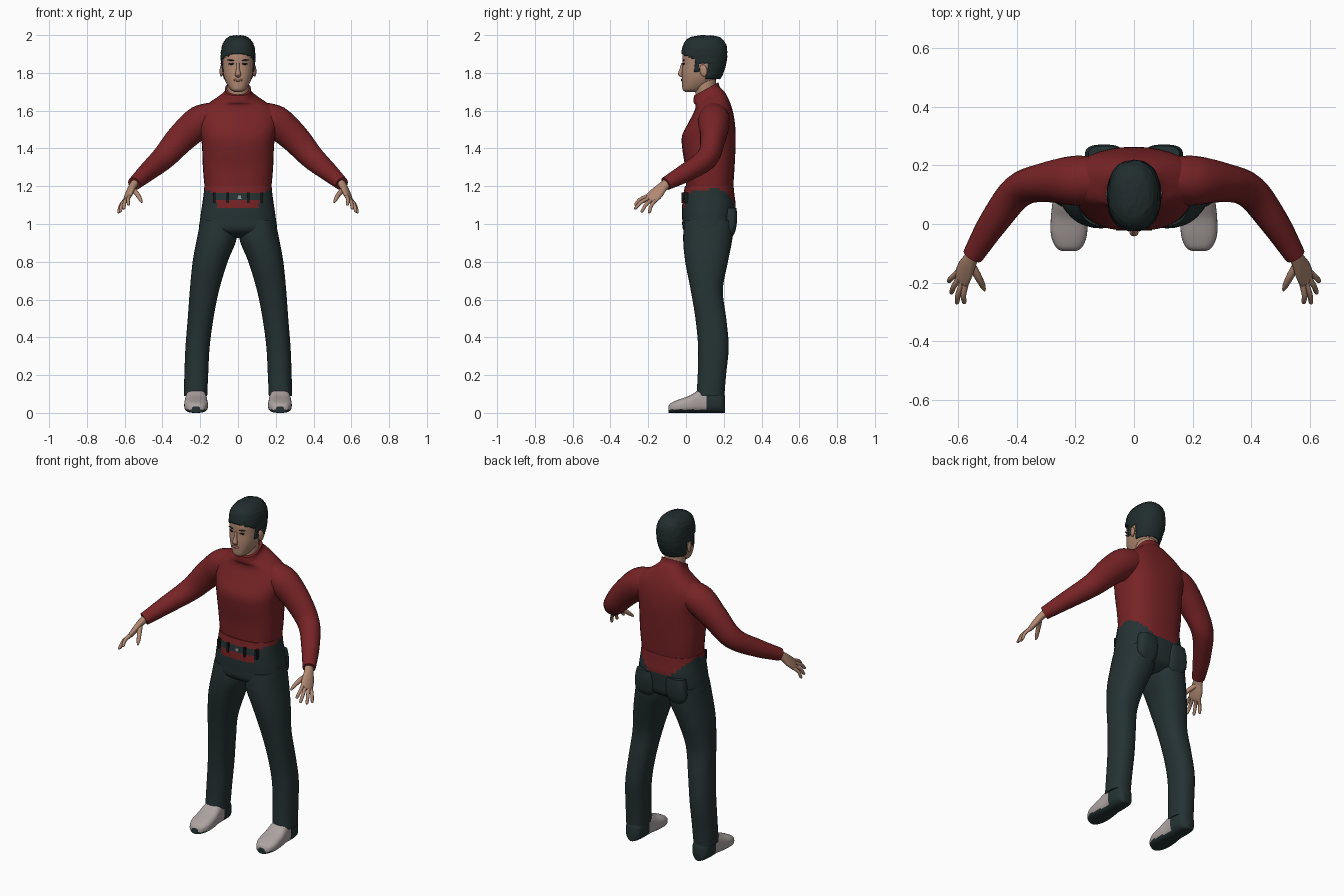
import bpy, bmesh, math, random
from mathutils import Vector, Matrix, Euler

random.seed(4)
old = bpy.data.objects.get("Cube")
if old:
    bpy.data.objects.remove(old, do_unlink=True)


def material(name, r, g, b):
    m = bpy.data.materials.new(name)
    m.use_nodes = True
    m.diffuse_color = (r, g, b, 1)
    node = m.node_tree.nodes["Principled BSDF"]
    node.inputs["Base Color"].default_value = (r, g, b, 1)
    node.inputs["Roughness"].default_value = 0.9
    return m


RED = material("red cloth", .185, .017, .019)
DENIM = material("dark denim", .018, .032, .033)
HAIR = material("dark hair", .015, .026, .026)
SKIN = material("skin", .44, .25, .17)
LIP = material("lips", .30, .13, .10)
SHOE = material("pale shoe", .42, .37, .36)
BLACK = material("black", .008, .009, .009)
STEEL = material("steel", .3, .32, .33)


def finish(bm, name, mats, rule=None, mirror=False):
    """Turn a bmesh into a smooth object, coloured by a rule on face centres."""
    bmesh.ops.recalc_face_normals(bm, faces=bm.faces)
    if rule:
        for f in bm.faces:
            f.material_index = rule(f.calc_center_median())
    me = bpy.data.meshes.new(name)
    bm.to_mesh(me)
    bm.free()
    for m in mats:
        me.materials.append(m)
    ob = bpy.data.objects.new(name, me)
    bpy.context.collection.objects.link(ob)
    if mirror:
        ob.modifiers.new("mirror", 'MIRROR').use_mirror_merge = False
    bpy.ops.object.select_all(action='DESELECT')
    ob.select_set(True)
    bpy.context.view_layer.objects.active = ob
    bpy.ops.object.shade_smooth_by_angle(angle=math.radians(50))
    return ob


def oval(c, a, b, n=36, power=2.3):
    """Rounded-rectangle ring about c with half axes a and b."""
    ring = []
    for i in range(n):
        t = 2 * math.pi * i / n
        u, v = math.cos(t), math.sin(t)
        u = math.copysign(abs(u) ** (2 / power), u)
        v = math.copysign(abs(v) ** (2 / power), v)
        ring.append(Vector(c) + a * u + b * v)
    return ring


def level(z, x0, x1, y0, y1, tilt=0, power=2.3):
    dy = (y1 - y0) / 2
    return oval(((x0 + x1) / 2, (y0 + y1) / 2, z), Vector(((x1 - x0) / 2, 0, 0)),
                Vector((0, dy, dy * tilt)), power=power)


def centred(z, w, y0, y1, tilt=0, power=2.3):
    return level(z, -w, w, y0, y1, tilt, power)


def tube(points, hint, n=20):
    """Rings along a path; each point is (position, half size along hint, other half size)."""
    ps = [Vector(p[0]) for p in points]
    rings = []
    for i, (_, ra, rb) in enumerate(points):
        t = (ps[min(i + 1, len(ps) - 1)] - ps[max(i - 1, 0)]).normalized()
        h = Vector(hint)
        a = (h - t * h.dot(t)).normalized()
        rings.append(oval(ps[i], a * ra, t.cross(a) * rb, n, 2))
    return rings


def loft(rings, steps=5):
    """Smooth skin through the rings, with capped ends."""
    bm = bmesh.new()
    last = len(rings) - 1
    rows = []
    for i in range(last):
        quad = [rings[max(i - 1, 0)], rings[i], rings[i + 1], rings[min(i + 2, last)]]
        for s in range(steps + (i == last - 1)):
            t = s / steps
            row = []
            for p, q, r, w in zip(*quad):
                co = q + (r - p) * (t / 2) + (p * 2 - q * 5 + r * 4 - w) * (t * t / 2) \
                    + (q * 3 - p - r * 3 + w) * (t ** 3 / 2)
                row.append(bm.verts.new(co))
            rows.append(row)
    n = len(rows[0])
    for lo, hi in zip(rows, rows[1:]):
        for k in range(n):
            bm.faces.new((lo[k], lo[(k + 1) % n], hi[(k + 1) % n], hi[k]))
    bm.faces.new(rows[0][::-1])
    bm.faces.new(rows[-1])
    return bm


def blob(name, mat, loc, size, rot=(0, 0, 0), mirror=True):
    bm = bmesh.new()
    mtx = Matrix.LocRotScale(Vector(loc), Euler(rot), Vector(size))
    bmesh.ops.create_uvsphere(bm, u_segments=16, v_segments=10, radius=1, matrix=mtx)
    return finish(bm, name, [mat], mirror=mirror)


def block(name, mat, loc, size, mirror=True):
    bm = bmesh.new()
    mtx = Matrix.LocRotScale(Vector(loc), None, Vector(size))
    bmesh.ops.create_cube(bm, size=1, matrix=mtx)
    return finish(bm, name, [mat], mirror=mirror)


# Shirt body and collar
finish(loft([centred(*r, power=2.5) for r in (
    (1.12, .165, .005, .24), (1.2, .177, 0, .25), (1.3, .186, -.005, .257),
    (1.4, .19, -.02, .262), (1.47, .197, -.02, .263), (1.54, .212, .015, .258),
    (1.6, .2, .045, .247), (1.642, .15, .05, .228, .15), (1.67, .1, .042, .205, .35),
    (1.69, .074, .04, .18, .5), (1.715, .068, .042, .172, .55))]), "shirt_body", [RED])

# Sleeves
finish(loft(tube([((.1, .15, 1.57), .075, .08), ((.2, .148, 1.54), .085, .088),
                  ((.3, .142, 1.455), .068, .078), ((.395, .112, 1.35), .058, .064),
                  ((.48, .005, 1.275), .05, .05), ((.55, -.108, 1.213), .036, .036)],
                 (0, 1, 0))), "sleeves", [RED], mirror=True)


# Hips of the trousers, with the untucked shirt hem showing front and back
def hem(c):
    x = abs(c.x)
    if c.y > .13:
        return 0 if c.z > 1.095 + max(0, x - .07) * .9 else 1
    if c.y < .05 and x < .14:
        if c.z > 1.165:
            return 0
        return 0 if .02 < x < .12 and 1.08 < c.z < 1.125 else 1
    return 0 if c.z > 1.18 else 1


finish(loft([centred(*r, power=2.5) for r in (
    (.925, .12, .05, .19), (.965, .2, -.012, .245), (1.03, .2, -.02, .258),
    (1.1, .19, -.02, .263), (1.15, .183, -.015, .257), (1.2, .178, -.006, .252))], 8),
    "trouser_hips", [RED, DENIM], hem)

# Trouser legs
finish(loft([level(*r) for r in (
    (1.02, .012, .198, -.008, .25), (.92, .008, .218, -.015, .245), (.8, .055, .24, -.004, .222),
    (.65, .1, .255, .025, .195), (.5, .13, .266, .05, .213), (.35, .15, .278, .064, .226),
    (.2, .158, .284, .062, .212), (.09, .163, .286, .055, .203))]),
    "trouser_legs", [DENIM], mirror=True)

# Back pockets, belt loops and buckle
finish(loft([level(*r, power=3) for r in (
    (.93, .07, .13, .21, .245), (.965, .045, .165, .2, .262),
    (1.03, .04, .165, .2, .271), (1.085, .045, .155, .2, .267))]),
    "back_pockets", [DENIM], mirror=True)
for i, x in enumerate((.055, .125)):
    block(f"belt_loops_{i + 1}", BLACK, (x, -.012 + i * .012, 1.14), (.014, .022, .055))
block("belt_buckle", STEEL, (.008, -.018, 1.143), (.022, .012, .02), mirror=False)


# Shoes, with dark sole and heel
def shoe_ring(y, w, top):
    return oval((.222, y, top / 2), Vector((w, 0, 0)), Vector((0, 0, top / 2)), power=2.8)


finish(loft([shoe_ring(*r) for r in (
    (-.093, .022, .035), (-.08, .044, .052), (-.04, .061, .07), (.02, .062, .092),
    (.08, .056, .125), (.15, .055, .12), (.19, .046, .11), (.206, .025, .09))]),
    "shoes", [SHOE, DENIM], lambda c: int(c.y > .105 or c.z < .018), mirror=True)

# Hands: palm, four fingers and thumb
ACROSS = Vector((.45, .8, -.4)).normalized()
knuckle = Vector((.588, -.185, 1.135))
finish(loft(tube([((.54, -.09, 1.225), .026, .022), ((.56, -.125, 1.195), .029, .02),
                  ((.575, -.155, 1.163), .038, .018), (knuckle, .038, .013),
                  ((.594, -.196, 1.126), .03, .007)], ACROSS)), "palms", [SKIN], mirror=True)
digits = (("index", -.029, (.58, -.272, 1.1)), ("middle", -.01, (.606, -.273, 1.08)),
          ("ring", .01, (.626, -.238, 1.063)), ("little", .028, (.634, -.197, 1.058)))
for label, offset, tip in digits:
    base = knuckle + ACROSS * offset
    tip = Vector(tip)
    bend = base.lerp(tip, .5) + Vector((.005, -.004, .006))
    finish(loft(tube([(base, .0095, .011), (bend, .0095, .0095), (base.lerp(tip, .9), .008, .008),
                      (tip, .003, .003)], ACROSS, 12), 4), label + "_fingers", [SKIN], mirror=True)
finish(loft(tube([((.558, -.135, 1.183), .014, .014), ((.535, -.175, 1.16), .013, .013),
                  ((.517, -.21, 1.13), .01, .01), ((.51, -.227, 1.113), .004, .004)],
                 ACROSS, 12), 4), "thumbs", [SKIN], mirror=True)

# Neck and head
finish(loft(tube([((0, .115, 1.64), .056, .056), ((0, .105, 1.7), .058, .056),
                  ((0, .1, 1.78), .058, .058)], (1, 0, 0))), "neck", [SKIN])
finish(loft([centred(*r) for r in (
    (1.7, .022, -.004, .05), (1.713, .042, -.018, .09), (1.75, .064, -.021, .14),
    (1.79, .077, -.022, .17), (1.84, .083, -.019, .19), (1.89, .084, -.019, .2),
    (1.94, .075, -.006, .19), (1.975, .045, .03, .15))]), "head", [SKIN])

# Facial features
finish(loft(tube([((0, -.018, 1.852), .007, .006), ((0, -.024, 1.82), .009, .01),
                  ((0, -.03, 1.793), .015, .012), ((0, -.02, 1.78), .012, .006)],
                 (1, 0, 0))), "nose", [SKIN])
blob("ears", SKIN, (.087, .092, 1.812), (.009, .021, .032), (.2, 0, -.3))
blob("eyes", BLACK, (.036, -.0135, 1.848), (.015, .004, .0055), (0, 0, .25))
blob("eyebrows", HAIR, (.038, -.0135, 1.867), (.02, .004, .0035), (0, -.08, .28))
blob("mouth", LIP, (0, -.0225, 1.762), (.024, .005, .007), mirror=False)


# Short hair cap, trimmed to the hairline and roughened
def hairline(y):
    if y < .045:
        return 1.9 - .4 * (y + .02)
    if y < .078:
        return 1.81
    return 1.845 if y < .112 else 1.765


bm = loft([centred(*r) for r in (
    (1.75, .066, -.01, .17), (1.79, .082, -.022, .193), (1.84, .09, -.024, .211),
    (1.89, .092, -.025, .218), (1.94, .086, -.018, .215), (1.97, .072, -.002, .2),
    (1.99, .05, .03, .175), (1.998, .022, .07, .13))], 6)
trim = [f for f in bm.faces if f.calc_center_median().z < hairline(f.calc_center_median().y)]
bmesh.ops.delete(bm, geom=trim, context='FACES')
for v in bm.verts:
    v.co += Vector([random.uniform(-.0018, .0018) for _ in range(3)])
hair = finish(bm, "hair", [HAIR])
shell = hair.modifiers.new("thickness", 'SOLIDIFY')
shell.thickness = .012
shell.offset = -1
